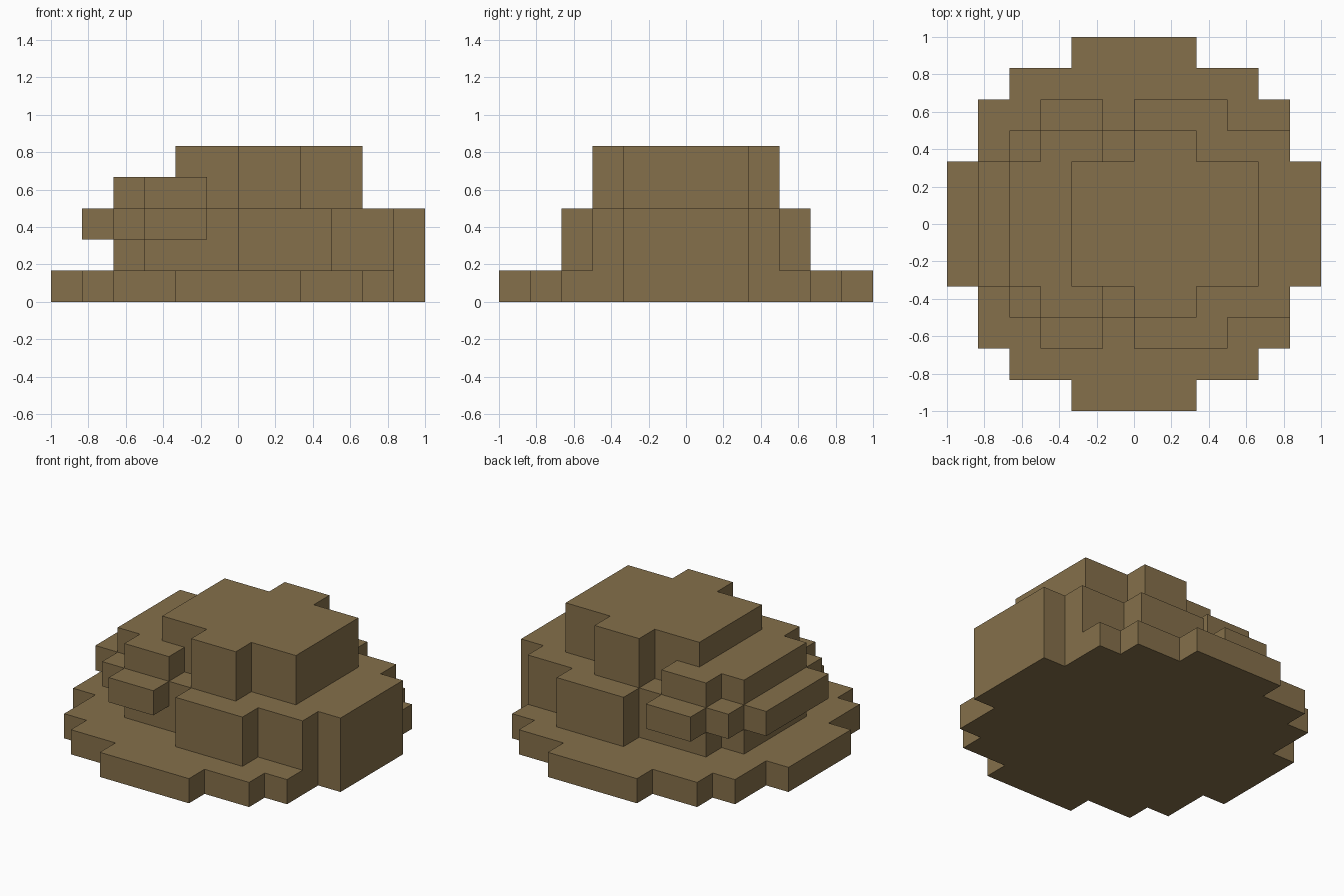
import bpy
import bmesh

if "Cube" in bpy.data.objects:
    bpy.data.objects.remove(bpy.data.objects["Cube"], do_unlink=True)

U = 1 / 6  # size of one block step

# One flat earthy brown
brown = bpy.data.materials.new("earth_brown")
brown.use_nodes = True
COLOUR = (0.235, 0.162, 0.069, 1)
brown.diffuse_color = COLOUR
bsdf = brown.node_tree.nodes["Principled BSDF"]
bsdf.inputs["Base Color"].default_value = COLOUR
bsdf.inputs["Roughness"].default_value = 0.9


def tier(name, z0, z1, steps):
    """Extrude a stepped outline, mirrored in y.
    steps: (x_start, x_end, half_depth) runs from -x to +x, in block units."""
    half = []
    for x0, x1, depth in steps:
        half += [(x0, -depth), (x1, -depth)]
    outline = half + [(x, -y) for x, y in reversed(half)]
    bm = bmesh.new()
    verts = [bm.verts.new((x * U, y * U, z0 * U)) for x, y in outline]
    face = bm.faces.new(verts)
    top = bmesh.ops.extrude_face_region(bm, geom=[face])["geom"]
    bmesh.ops.translate(bm, vec=(0, 0, (z1 - z0) * U),
                        verts=[v for v in top if isinstance(v, bmesh.types.BMVert)])
    bmesh.ops.recalc_face_normals(bm, faces=bm.faces[:])
    mesh = bpy.data.meshes.new(name)
    bm.to_mesh(mesh)
    bm.free()
    mesh.materials.append(brown)
    obj = bpy.data.objects.new(name, mesh)
    bpy.context.collection.objects.link(obj)
    return obj


# Round stepped foot
tier("base_disc", 0, 1, [(-6, -5, 2), (-5, -4, 4), (-4, -2, 5), (-2, 2, 6),
                         (2, 4, 5), (4, 5, 4), (5, 6, 2)])
# Lower half of the body, undercut on the -x side
tier("lower_body", 1, 2, [(-4, -3, 2), (-3, 0, 3), (0, 3, 4), (3, 5, 3), (5, 6, 2)])
# Upper half of the body with the overhanging shelf
tier("upper_body", 2, 3, [(-5, -4, 2), (-4, -3, 3), (-3, -1, 4), (-1, 0, 3),
                          (0, 3, 4), (3, 5, 3), (5, 6, 2)])
# Step above the shelf
tier("shelf_step", 3, 4, [(-4, -3, 2), (-3, -1, 3)])
# Top block
tier("crown", 3, 5, [(-2, 0, 2), (0, 2, 3), (2, 4, 2)])
